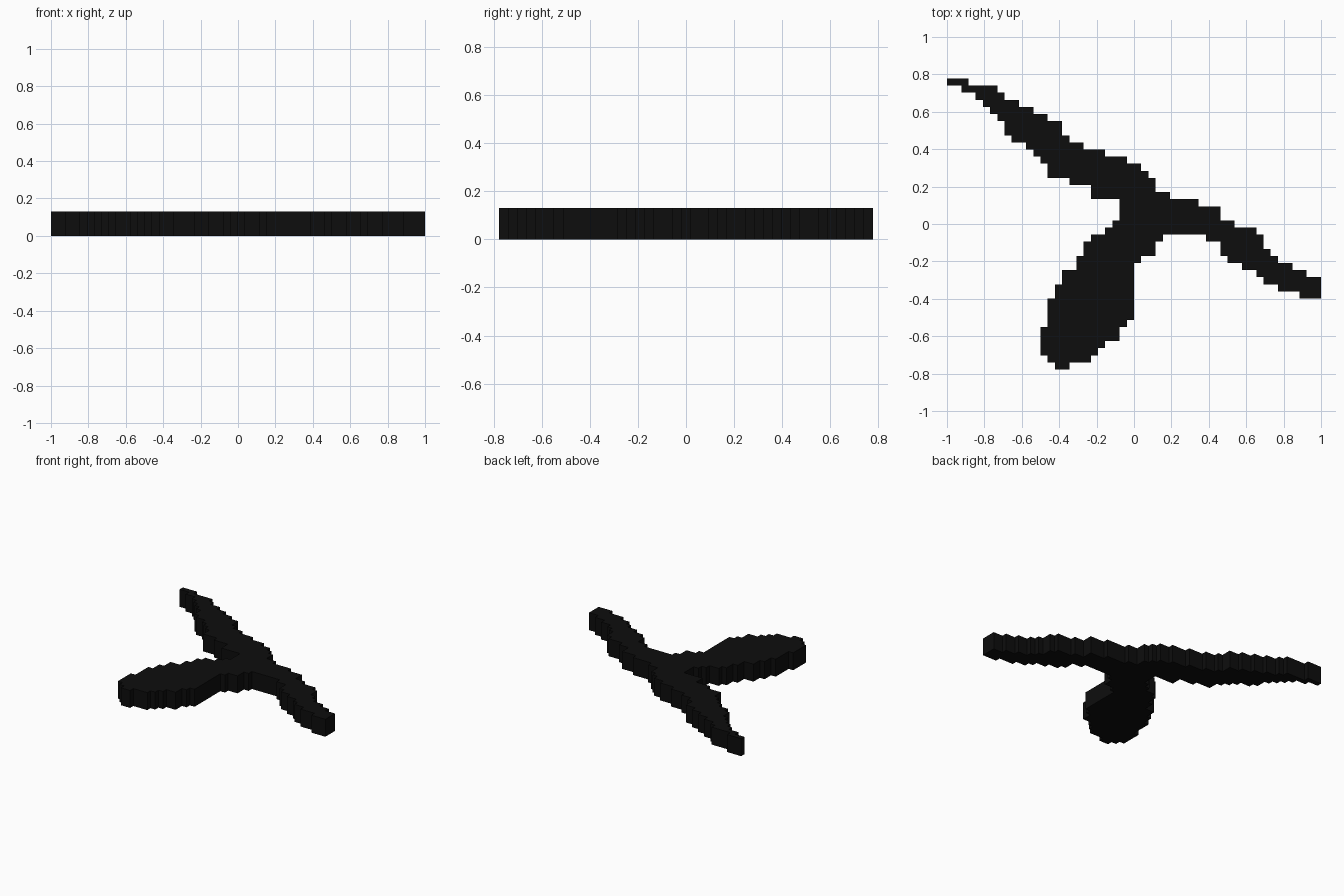
import bpy
import bmesh

if "Cube" in bpy.data.objects:
    bpy.data.objects.remove(bpy.data.objects["Cube"], do_unlink=True)

COLUMNS, ROWS = 52, 41
WIDTH, DEPTH, HEIGHT = 2.0, 1.556, 0.13

# Stepped outlines: left and right column of each row, from the back forwards
back_blade = dict(
    first_row=0,
    left=[0, 2, 4, 5, 6, 7, 8, 8, 9, 11, 12, 13, 14, 14, 17, 20, 20],
    right=[3, 7, 8, 10, 12, 14, 16, 16, 17, 19, 22, 25, 27, 28, 29, 29, 31],
)
hub = dict(
    first_row=17,
    left=[24, 24, 24, 23, 22],
    right=[35, 38, 38, 40, 43],
)
side_blade = dict(
    first_row=22,
    left=[36, 38, 38, 39, 41, 43, 44, 46, 49],
    right=[44, 44, 45, 46, 48, 50, 52, 52, 52],
)
front_blade = dict(
    first_row=22,
    left=[20, 19, 19, 18, 18, 16, 16, 15, 15] + [14] * 4 + [13] * 4 + [14, 15],
    right=[30, 29, 29, 27] + [26] * 8 + [25, 24, 24, 22, 21, 20, 17],
)


def grid_point(column, row):
    return ((column / COLUMNS - 0.5) * WIDTH, (0.5 - row / ROWS) * DEPTH, 0)


def fill_steps(bm, corners, first_row, left, right):
    """Fill one stepped part with square cells that share their corners."""
    def corner(column, row):
        key = (column, row)
        if key not in corners:
            corners[key] = bm.verts.new(grid_point(column, row))
        return corners[key]

    for row, (start, end) in enumerate(zip(left, right), first_row):
        for col in range(start, end):
            bm.faces.new([corner(col, row + 1), corner(col + 1, row + 1),
                          corner(col + 1, row), corner(col, row)])


# Flat black material
black = bpy.data.materials.new("matte black")
black.use_nodes = True
colour = (0.004, 0.004, 0.004, 1)
black.diffuse_color = colour
black.node_tree.nodes["Principled BSDF"].inputs["Base Color"].default_value = colour

# Flat three-bladed plate, joined into one surface
bm = bmesh.new()
corners = {}
for part in (back_blade, hub, side_blade, front_blade):
    fill_steps(bm, corners, **part)
bmesh.ops.dissolve_limit(bm, angle_limit=0.01, verts=bm.verts[:], edges=bm.edges[:])
mesh = bpy.data.meshes.new("three_bladed_plate")
bm.to_mesh(mesh)
bm.free()
mesh.materials.append(black)
plate = bpy.data.objects.new("three_bladed_plate", mesh)
bpy.context.collection.objects.link(plate)

# Thickness, rising from the ground
solid = plate.modifiers.new("thickness", 'SOLIDIFY')
solid.thickness = HEIGHT
solid.offset = 1
